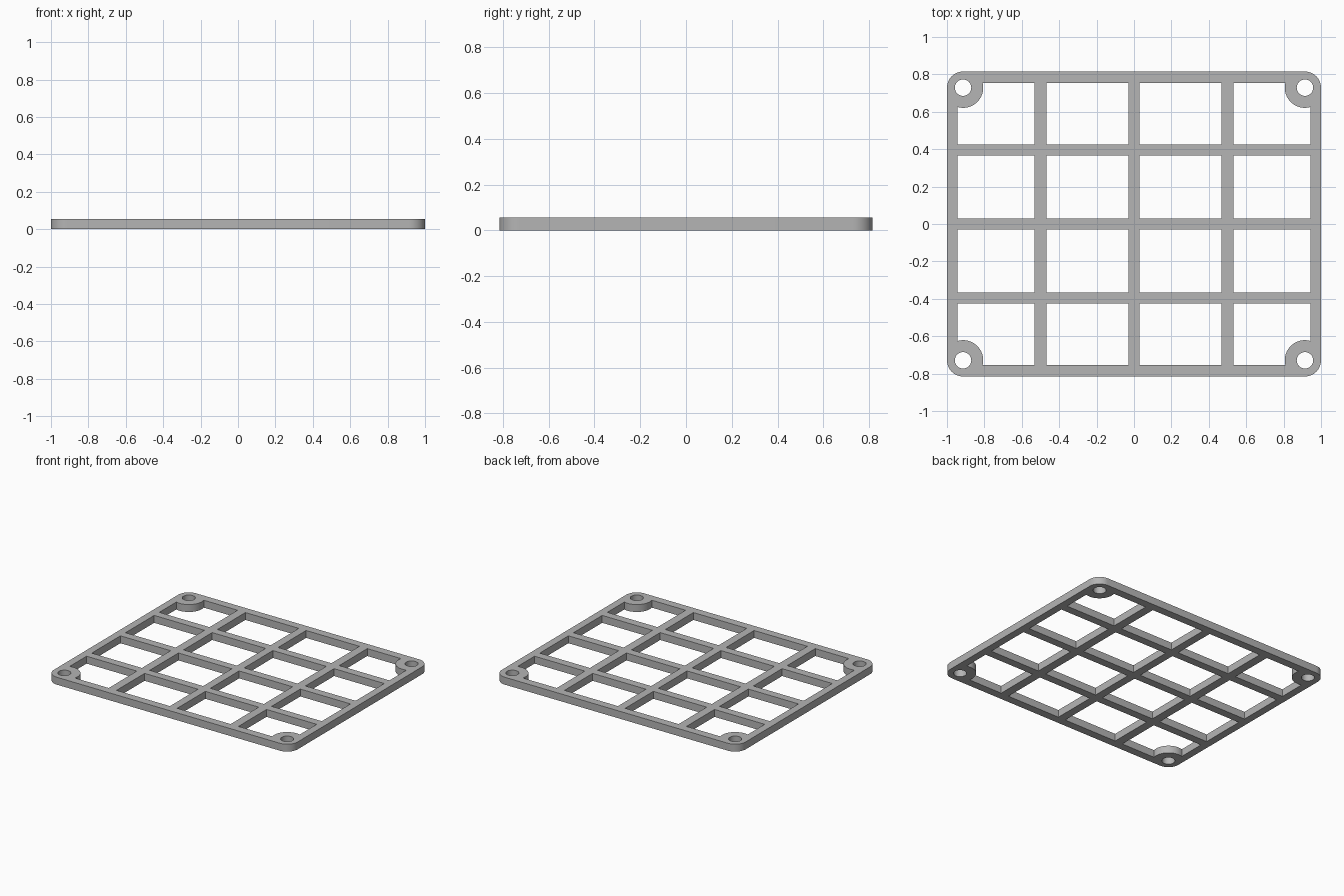
import bpy, bmesh
from math import sin, cos, pi, asin, acos

cube = bpy.data.objects.get("Cube")
if cube:
    bpy.data.objects.remove(cube, do_unlink=True)

HALF_X, HALF_Y, HEIGHT = 1.0, 0.815, 0.055
IN_X, IN_Y = 0.944, 0.755                 # inner edges of the border
HOLE_X, HOLE_Y, HOLE_R = 0.914, 0.729, 0.044
BOSS_R, CORNER_R = 0.108, 0.086

grey = bpy.data.materials.new("grey")
grey.use_nodes = True
colour = (0.46, 0.46, 0.46, 1)
grey.diffuse_color = colour
grey.node_tree.nodes["Principled BSDF"].inputs["Base Color"].default_value = colour


def arc(cx, cy, r, start, end, steps):
    return [(cx + r * cos(start + (end - start) * i / steps),
             cy + r * sin(start + (end - start) * i / steps)) for i in range(steps + 1)]


profile = bpy.data.curves.new("grid_profile", 'CURVE')
profile.dimensions = '2D'
profile.fill_mode = 'BOTH'
profile.extrude = HEIGHT / 2


def loop(points):
    spline = profile.splines.new('POLY')
    spline.points.add(len(points) - 1)
    for p, (x, y) in zip(spline.points, points):
        p.co = (x, y, 0, 1)
    spline.use_cyclic_u = True


# Rounded outer border
outline = []
for i, (sx, sy) in enumerate([(1, 1), (-1, 1), (-1, -1), (1, -1)]):
    outline += arc(sx * (HALF_X - CORNER_R), sy * (HALF_Y - CORNER_R), CORNER_R,
                   i * pi / 2, (i + 1) * pi / 2, 12)
loop(outline)

# Openings between the bars, mirrored into four quadrants
columns = [(0.03, 0.468), (0.532, IN_X)]
rows = [(0.03, 0.366), (0.426, IN_Y)]
for sx in (1, -1):
    for sy in (1, -1):
        for c, (x0, x1) in enumerate(columns):
            for r, (y0, y1) in enumerate(rows):
                if c and r:
                    # Corner opening wraps around the screw boss
                    start = pi - asin((IN_Y - HOLE_Y) / BOSS_R)
                    end = 2 * pi - acos((IN_X - HOLE_X) / BOSS_R)
                    cell = [(x1, y0), (x0, y0), (x0, y1)]
                    cell += arc(HOLE_X, HOLE_Y, BOSS_R, start, end, 18)
                else:
                    cell = [(x0, y0), (x1, y0), (x1, y1), (x0, y1)]
                loop([(sx * x, sy * y) for x, y in cell])
        # Screw hole
        loop(arc(sx * HOLE_X, sy * HOLE_Y, HOLE_R, 0, 2 * pi, 32)[:-1])

# Turn the extruded profile into one welded mesh
source = bpy.data.objects.new("grid_profile", profile)
mesh = bpy.data.meshes.new_from_object(source)
bpy.data.objects.remove(source)
bm = bmesh.new()
bm.from_mesh(mesh)
bmesh.ops.remove_doubles(bm, verts=bm.verts, dist=0.0001)
bmesh.ops.recalc_face_normals(bm, faces=bm.faces)
bmesh.ops.translate(bm, verts=bm.verts, vec=(0, 0, HEIGHT / 2))
bm.to_mesh(mesh)
bm.free()

mesh.materials.clear()
mesh.materials.append(grey)
grid = bpy.data.objects.new("grid_panel", mesh)
bpy.context.collection.objects.link(grid)
bpy.ops.object.select_all(action='DESELECT')
grid.select_set(True)
bpy.context.view_layer.objects.active = grid
bpy.ops.object.shade_smooth_by_angle(angle=pi / 6)
